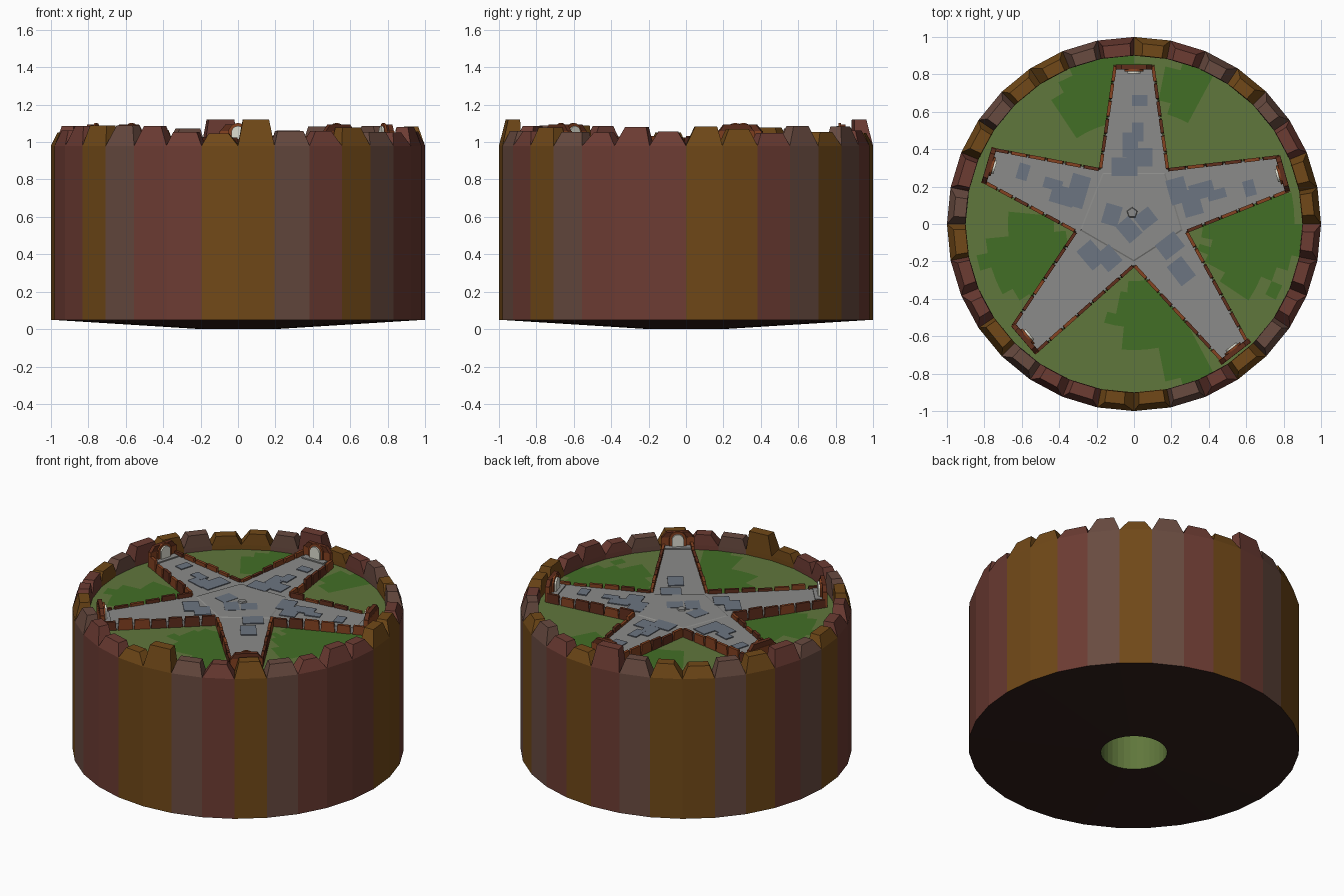
import bpy, bmesh, math, random
from mathutils import Vector

if "Cube" in bpy.data.objects:
    bpy.data.objects.remove(bpy.data.objects["Cube"])

random.seed(4)


def material(name, r, g, b):
    m = bpy.data.materials.new(name)
    m.diffuse_color = tuple((c / 255) ** 2.2 for c in (r, g, b)) + (1,)
    m.use_nodes = True
    m.node_tree.nodes["Principled BSDF"].inputs["Base Color"].default_value = m.diffuse_color
    return m


WOOD = {'B': material("ochre_wood", 112, 74, 30),
        'R': material("red_wood", 108, 62, 54),
        'G': material("grey_wood", 104, 76, 66)}
DARK = material("base_wood", 52, 36, 32)
GRASS = material("grass", 96, 118, 62)
LUSH = material("lush_grass", 68, 110, 42)
STONE = material("stone", 138, 138, 136)
SLATE = material("slate", 108, 116, 128)
BRICKS = [material("brick", 132, 68, 38), material("dark_brick", 96, 50, 34)]
WHITE = material("door_white", 222, 222, 208)


def finish(name, bm, mats):
    bmesh.ops.recalc_face_normals(bm, faces=bm.faces)
    me = bpy.data.meshes.new(name)
    bm.to_mesh(me)
    bm.free()
    for m in mats:
        me.materials.append(m)
    ob = bpy.data.objects.new(name, me)
    bpy.context.collection.objects.link(ob)
    return ob


def loft(bm, rings, mat=0, cap_start=True, cap_end=True, closed=True):
    """Skin a list of equal-length point loops."""
    vs = [[bm.verts.new(p) for p in r] for r in rings]
    n = len(vs[0])
    fs = []
    for a, b in zip(vs, vs[1:]):
        for i in range(n if closed else n - 1):
            j = (i + 1) % n
            fs.append(bm.faces.new((a[i], a[j], b[j], b[i])))
    if cap_start:
        fs.append(bm.faces.new(vs[0]))
    if cap_end:
        fs.append(bm.faces.new(vs[-1]))
    for f in fs:
        f.material_index = mat


def polar(r, a, z):
    return Vector((r * math.cos(a), r * math.sin(a), z))


def circle(r, z, n=32):
    return [polar(r, 2 * math.pi * i / n, z) for i in range(n)]


def block(bm, c, u, length, width, z0, z1, mat=0, taper=0.0):
    """Block centred on c in plan, long side along u, top shortened by taper."""
    v = Vector((-u.y, u.x))

    def ring(z, l):
        return [(*(c + u * (sx * l / 2) + v * (sy * width / 2)), z)
                for sx, sy in ((-1, -1), (1, -1), (1, 1), (-1, 1))]
    loft(bm, [ring(z0, length), ring(z1, length * (1 - taper))], mat)


GZ, SZ = 0.96, 1.0      # grass and paving heights

# Outer planks, each with a tapered tooth on top
plank_colours = "BGRBGRRRBBRGBGRB" "RGBBGBRG" "BRRBGRRB"
step = 2 * math.pi / 32
keys = list(WOOD)
bm = bmesh.new()
for k, col in enumerate(plank_colours):
    a0 = -math.pi / 2 + k * step
    a1 = a0 + step
    h = 1.12 if k in (0, 16) else random.uniform(1.04, 1.09)
    t0 = a0 + step * random.uniform(0.1, 0.28)
    t1 = a1 - step * random.uniform(0.1, 0.28)
    m = keys.index(col)
    loft(bm, [[polar(1, a0, 0.05), polar(1, a1, 0.05)],
              [polar(1, a0, 0.98), polar(1, a1, 0.98)]], m, False, False, False)
    loft(bm, [[polar(0.9, a0, 0.94), polar(1, a0, 0.94), polar(1, a1, 0.94), polar(0.9, a1, 0.94)],
              [polar(0.9, a0, 0.99), polar(1, a0, 0.98), polar(1, a1, 0.98), polar(0.9, a1, 0.99)],
              [polar(0.9, t0, h), polar(0.965, t0, h), polar(0.965, t1, h), polar(0.9, t1, h)]],
         m, False)
finish("tub_planks", bm, WOOD.values())

# Shallow conical underside with a green-lined hole
bm = bmesh.new()
loft(bm, [circle(1, 0.05), circle(0.2, 0)], 0, False, False)
finish("tub_base", bm, [DARK])
bm = bmesh.new()
loft(bm, [circle(0.2, 0), circle(0.2, GZ - 0.01)], 0, False, True)
finish("drain_tube", bm, [GRASS])

# Lawn with darker patches
blobs = [(-0.24, 0.66, 0.2), (-0.55, -0.17, 0.24), (0.62, -0.1, 0.28), (0.07, -0.5, 0.2),
         (0.25, -0.72, 0.16), (0.27, 0.72, 0.13), (-0.1, 0.8, 0.15), (0.75, 0.05, 0.14)]
bm = bmesh.new()
loft(bm, [circle(0.06 + 0.86 * i / 14, GZ, 64) for i in range(15)], 0, True, False)
for f in bm.faces:
    c = f.calc_center_median()
    if any(math.hypot(c.x - x, c.y - y) < r * random.uniform(0.8, 1.1) for x, y, r in blobs):
        f.material_index = 1
finish("lawn", bm, [GRASS, LUSH])

# Five-armed paved star: two tip corners then an inner corner per arm
star = [Vector(p) for p in (
    (.1, .85), (-.1, .85), (-.18, .29), (-.76, .40), (-.81, .23), (-.31, -.04),
    (-.65, -.55), (-.53, -.69), (0, -.22), (.48, -.74), (.61, -.64), (.28, -.04),
    (.83, .18), (.78, .36), (.18, .29))]
centre = Vector((-0.01, 0.06))
bm = bmesh.new()
loft(bm, [[(*p, 0.94) for p in star], [(*p, SZ) for p in star]])
inner = star[2::3]
loft(bm, [[(*(centre + (p - centre) * s), z) for p in inner]
          for s, z in ((0.93, SZ), (0.9, SZ + 0.004))], 0, False)
loft(bm, [[(*(centre + Vector((r * math.sin(i * 1.2566), r * math.cos(i * 1.2566)))), z)
           for i in range(5)] for r, z in ((0.032, SZ), (0.026, SZ + 0.014))], 0, False)
finish("paved_star", bm, [STONE])

# Slate patches, brick edging and a doorway on every arm
slate, edging, frames, doors, sills = (bmesh.new() for _ in range(5))


def brick_row(p, q):
    u = q - p
    n = max(2, round(u.length / 0.1))
    for i in range(n):
        block(edging, p + u * ((i + 0.5) / n), u.normalized(), u.length / n * random.uniform(0.9, 1.02),
              0.018, 0.94, SZ + random.uniform(0.012, 0.035), random.randint(0, 1), 0.15)


for k in range(5):
    a, b, c = star[3 * k], star[3 * k + 1], star[3 * k + 2]
    prev = star[3 * k - 1]
    brick_row(prev, a)
    brick_row(b, c)
    t = (b - a).normalized()
    d = Vector((t.y, -t.x))
    tip = (a + b) / 2
    root = (prev + c) / 2
    axis = tip - root
    # overlapping slate rectangles along the arm
    for f, w, l, off in ((0.03, .13, .1, .05), (0.12, .16, .1, -.03), (0.24, .1, .13, .02),
                         (0.36, .06, .1, -.02), (0.66, .09, .06, -.03), (-0.25, .12, .09, .03)):
        if random.random() < 0.8:
            block(slate, root + axis * f + t * off, t, w * random.uniform(0.8, 1.1),
                  l, SZ - 0.01, SZ + 0.0055 + random.random() * 0.001)
    # brick surround, stepped in at the top
    block(frames, tip - d * 0.01, t, 0.2, 0.028, 0.94, 1.06)
    block(frames, tip - d * 0.01, t, 0.19, 0.026, 1.06, 1.095, 1, 0.3)
    block(sills, tip - d * 0.045, t, 0.16, 0.045, SZ - 0.01, SZ + 0.008)
    # arched door facing the middle, with a brick arch behind it
    for bmx, r, y0, y1 in ((frames, 0.052, 0.022, 0.034), (doors, 0.036, 0.03, 0.045)):
        pts = [(-r, SZ)] + [(-r * math.cos(math.pi * i / 10), 1.05 + r * math.sin(math.pi * i / 10))
                            for i in range(11)] + [(r, SZ)]
        loft(bmx, [[(*(tip + t * x - d * y), z) for x, z in pts] for y in (y0, y1)])

finish("slate_patches", slate, [SLATE])
finish("brick_edging", edging, BRICKS)
finish("door_surrounds", frames, BRICKS)
finish("arched_doors", doors, [WHITE])
finish("door_sills", sills, [STONE])
